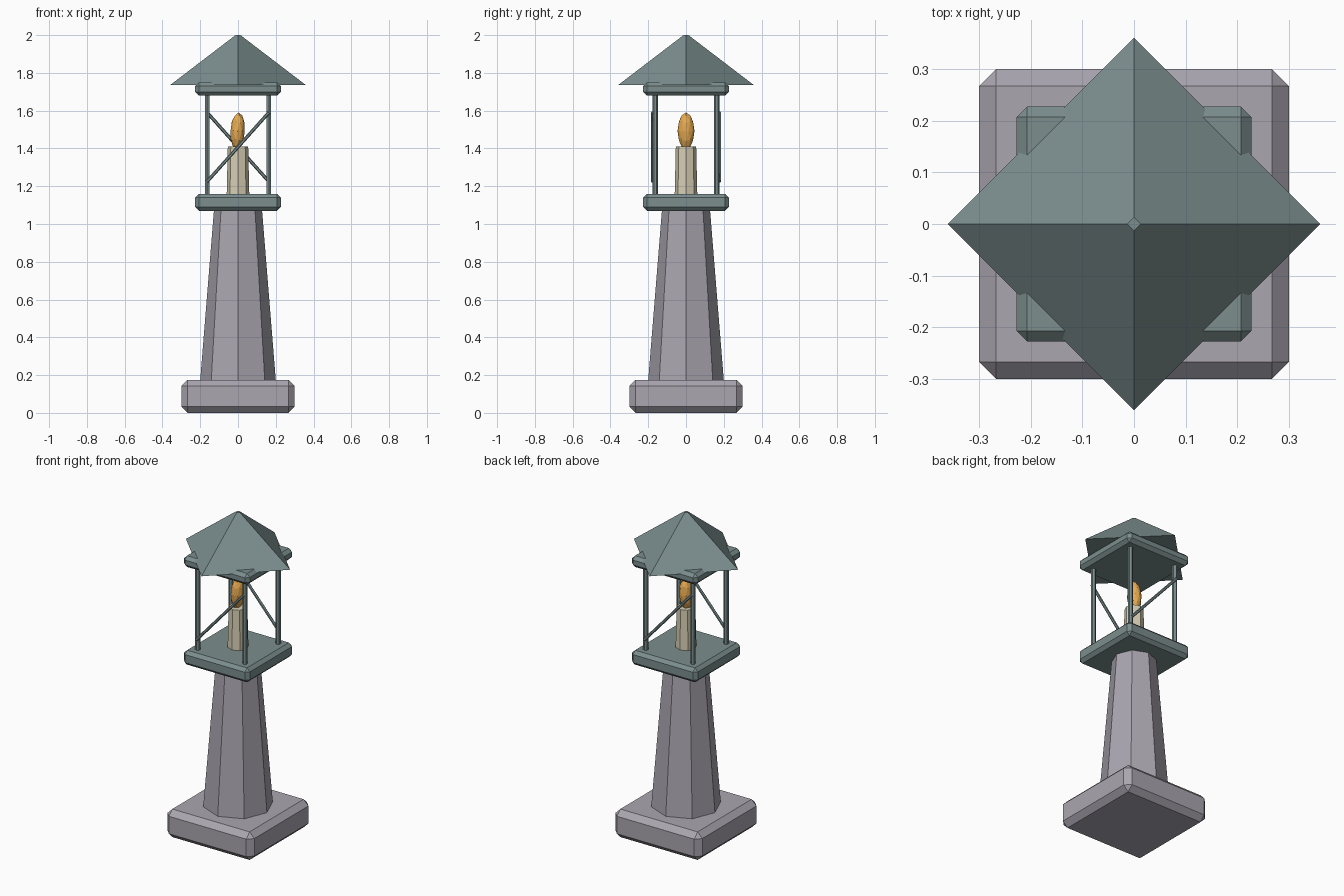
import bpy, math
from mathutils import Vector

if "Cube" in bpy.data.objects:
    bpy.data.objects.remove(bpy.data.objects["Cube"])


def material(name, rgb):
    m = bpy.data.materials.new(name)
    m.diffuse_color = (*rgb, 1)
    m.use_nodes = True
    m.node_tree.nodes["Principled BSDF"].inputs["Base Color"].default_value = m.diffuse_color
    return m


stone = material("stone", (0.40, 0.38, 0.43))
metal = material("metal", (0.20, 0.27, 0.27))
wax = material("wax", (0.68, 0.62, 0.45))
fire = material("fire", (0.80, 0.40, 0.08))


def finish(name, mat):
    ob = bpy.context.object
    ob.name = name
    ob.data.materials.append(mat)
    return ob


def slab(name, half, z0, z1, bevel, mat):
    bpy.ops.mesh.primitive_cube_add(size=1, location=(0, 0, (z0 + z1) / 2))
    ob = finish(name, mat)
    ob.scale = (2 * half, 2 * half, z1 - z0)
    bpy.ops.object.transform_apply(location=False, rotation=False, scale=True)
    mod = ob.modifiers.new("chamfer", "BEVEL")
    mod.width = bevel
    mod.segments = 1


def frustum(name, sides, r0, r1, z0, z1, mat, xy=(0, 0)):
    bpy.ops.mesh.primitive_cone_add(vertices=sides, radius1=r0, radius2=r1,
                                    depth=z1 - z0, location=(*xy, (z0 + z1) / 2))
    return finish(name, mat)


def rod(name, a, b, r, mat):
    a, b = Vector(a), Vector(b)
    bpy.ops.mesh.primitive_cylinder_add(vertices=6, radius=r, depth=(b - a).length,
                                        location=(a + b) / 2)
    ob = finish(name, mat)
    ob.rotation_euler = (b - a).to_track_quat('Z', 'Y').to_euler()


# Stone foot and tapered octagonal column
slab("base", 0.30, 0, 0.175, 0.033, stone)
frustum("column", 8, 0.202, 0.126, 0.15, 1.09, stone)

# Lantern floor, ceiling and pyramid roof
slab("lantern_floor", 0.227, 1.07, 1.16, 0.02, metal)
slab("lantern_ceiling", 0.227, 1.68, 1.75, 0.02, metal)
frustum("roof", 4, 0.36, 0.013, 1.735, 2.0, metal)

# Corner posts
for i, (sx, sy) in enumerate([(-1, -1), (1, -1), (1, 1), (-1, 1)]):
    frustum(f"post_{i + 1}", 6, 0.015, 0.015, 1.14, 1.70, metal, (0.163 * sx, 0.163 * sy))

# One diagonal brace on the front and one on the back
for side, s in (("front", 1), ("back", -1)):
    rod(f"{side}_brace", (-0.163 * s, -0.178 * s, 1.225),
        (0.163 * s, -0.178 * s, 1.59), 0.009, metal)

# Candle and flame
frustum("candle", 8, 0.06, 0.054, 1.15, 1.41, wax)
bpy.ops.mesh.primitive_ico_sphere_add(subdivisions=2, radius=1, location=(-0.002, 0, 1.492))
flame = finish("flame", fire)
flame.scale = (0.039, 0.045, 0.098)
flame.rotation_euler = (0, math.radians(3), 0)
